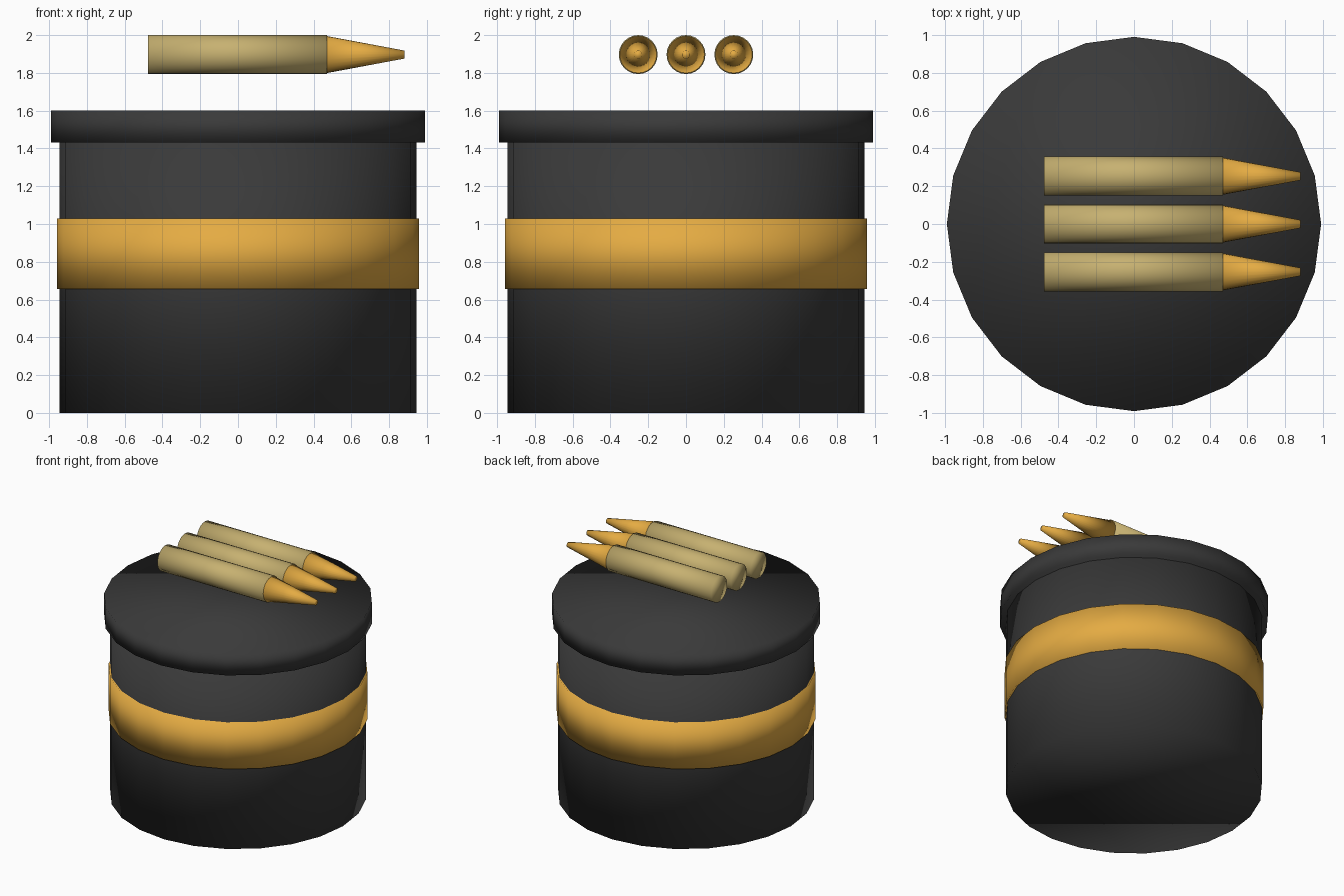
import bpy
from math import pi

cube = bpy.data.objects.get("Cube")
if cube:
    bpy.data.objects.remove(cube, do_unlink=True)


def material(name, rgb):
    m = bpy.data.materials.new(name)
    m.use_nodes = True
    m.diffuse_color = (*rgb, 1)
    m.node_tree.nodes["Principled BSDF"].inputs["Base Color"].default_value = (*rgb, 1)
    return m


black = material("black", (0.042, 0.042, 0.042))
gold = material("gold", (0.78, 0.41, 0.056))
brass = material("pale brass", (0.57, 0.44, 0.165))


def finish(name, mat):
    obj = bpy.context.object
    obj.name = name
    obj.data.materials.append(mat)
    # Soft shading runs over the rims as well as around the sides
    bpy.ops.object.shade_smooth()
    return obj


def drum(name, radius, bottom, top, mat):
    bpy.ops.mesh.primitive_cylinder_add(
        vertices=24, radius=radius, depth=top - bottom,
        location=(0, 0, (bottom + top) / 2))
    return finish(name, mat)


def round_bar(name, r1, r2, x1, x2, y, mat):
    bpy.ops.mesh.primitive_cone_add(
        vertices=24, radius1=r1, radius2=r2, depth=x2 - x1,
        location=((x1 + x2) / 2, y, 1.897), rotation=(0, pi / 2, 0))
    return finish(name, mat)


# Container: body, painted band and overhanging lid
drum("container_body", 0.945, 0, 1.5, black)
drum("container_band", 0.957, 0.655, 1.03, gold)
drum("container_lid", 0.99, 1.432, 1.602, black)

# Three cartridges floating above the lid, pointing left
for label, y in (("front", -0.253), ("middle", 0), ("back", 0.253)):
    round_bar(label + "_casing", 0.103, 0.103, -0.476, 0.472, y, brass)
    round_bar(label + "_tip", 0.098, 0.021, 0.47, 0.882, y, gold)
